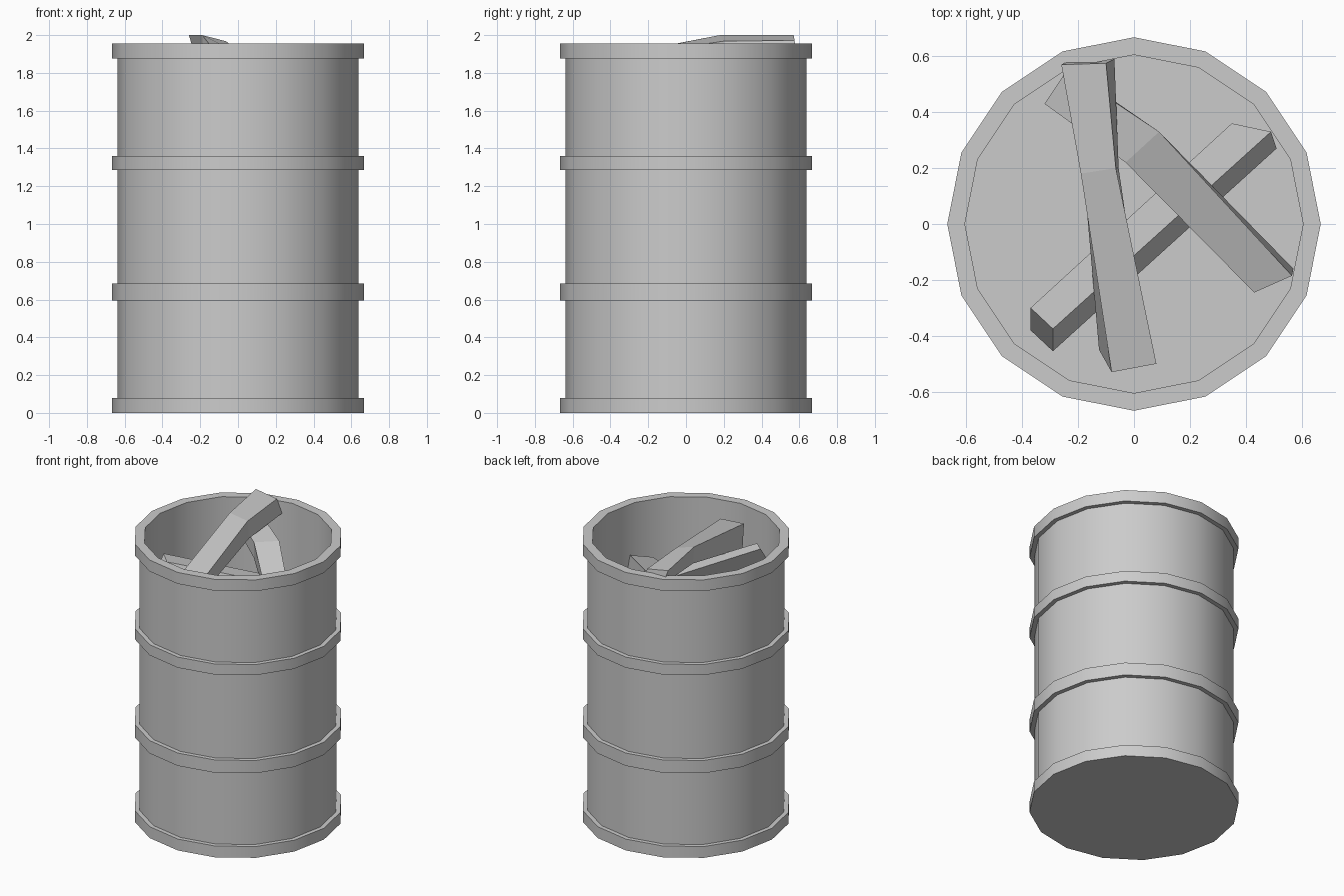
import bpy, bmesh, math
from math import sin, cos, pi

if "Cube" in bpy.data.objects:
    bpy.data.objects.remove(bpy.data.objects["Cube"])

SIDES = 16


def finish(name, bm):
    bmesh.ops.recalc_face_normals(bm, faces=bm.faces)
    mesh = bpy.data.meshes.new(name)
    bm.to_mesh(mesh)
    bm.free()
    obj = bpy.data.objects.new(name, mesh)
    bpy.context.collection.objects.link(obj)
    return obj


def lathe(name, profile):
    """Revolve an (r, z) profile and cap both ends."""
    bm = bmesh.new()
    rings = [[bm.verts.new((r * cos(2 * pi * i / SIDES), r * sin(2 * pi * i / SIDES), z))
              for i in range(SIDES)] for r, z in profile]
    for a, b in zip(rings, rings[1:]):
        for i in range(SIDES):
            j = (i + 1) % SIDES
            bm.faces.new((a[i], a[j], b[j], b[i]))
    bm.faces.new(rings[0])
    bm.faces.new(rings[-1])
    return finish(name, bm)


def plank(name, stations):
    """Loft a plank; each station is left top, right top and offset to the underside."""
    bm = bmesh.new()
    rings = []
    for left, right, off in stations:
        low = [tuple(c + o for c, o in zip(p, off)) for p in (right, left)]
        rings.append([bm.verts.new(p) for p in (left, right, *low)])
    for a, b in zip(rings, rings[1:]):
        for i in range(4):
            j = (i + 1) % 4
            bm.faces.new((a[i], a[j], b[j], b[i]))
    bm.faces.new(rings[0])
    bm.faces.new(rings[-1])
    return finish(name, bm)


# Barrel: hooped wall, open top, inner floor
OUT, BODY, INNER, FLOOR = 0.668, 0.638, 0.605, 1.35
profile = []
for low, high in ((0, 0.08), (0.595, 0.685), (1.285, 1.36), (1.875, 1.955)):
    if low > 0:
        profile.append((BODY, low))
    profile += [(OUT, low), (OUT, high)]
    if high < 1.9:
        profile.append((BODY, high))
profile += [(INNER, 1.955), (INNER, FLOOR)]
barrel = lathe("barrel", profile)
bpy.context.view_layer.objects.active = barrel
barrel.select_set(True)
bpy.ops.object.shade_smooth_by_angle(angle=math.radians(30))

# Loose planks inside the barrel
plank("top_plank", [
    ((-0.26, 0.57, 2.0), (-0.10, 0.575, 1.972), (0.03, 0.015, -0.10)),
    ((-0.19, 0.18, 2.0), (-0.065, 0.20, 1.968), (0.01, 0.0, -0.12)),
    ((-0.08, -0.53, 1.863), (0.08, -0.50, 1.866), (-0.045, 0.08, -0.13))])
plank("middle_plank", [
    ((-0.24, 0.55, 1.88), (-0.32, 0.43, 1.87), (0.01, 0.0, -0.10)),
    ((0.09, 0.33, 1.82), (-0.03, 0.22, 1.82), (0.0, 0.0, -0.11)),
    ((0.565, -0.185, 1.60), (0.43, -0.245, 1.60), (0.005, 0.025, -0.11))])
plank("lower_plank", [
    ((-0.37, -0.30, 1.85), (-0.29, -0.375, 1.84), (0.0, -0.08, -0.11)),
    ((0.35, 0.36, 1.57), (0.49, 0.33, 1.55), (0.02, -0.06, -0.13))])
